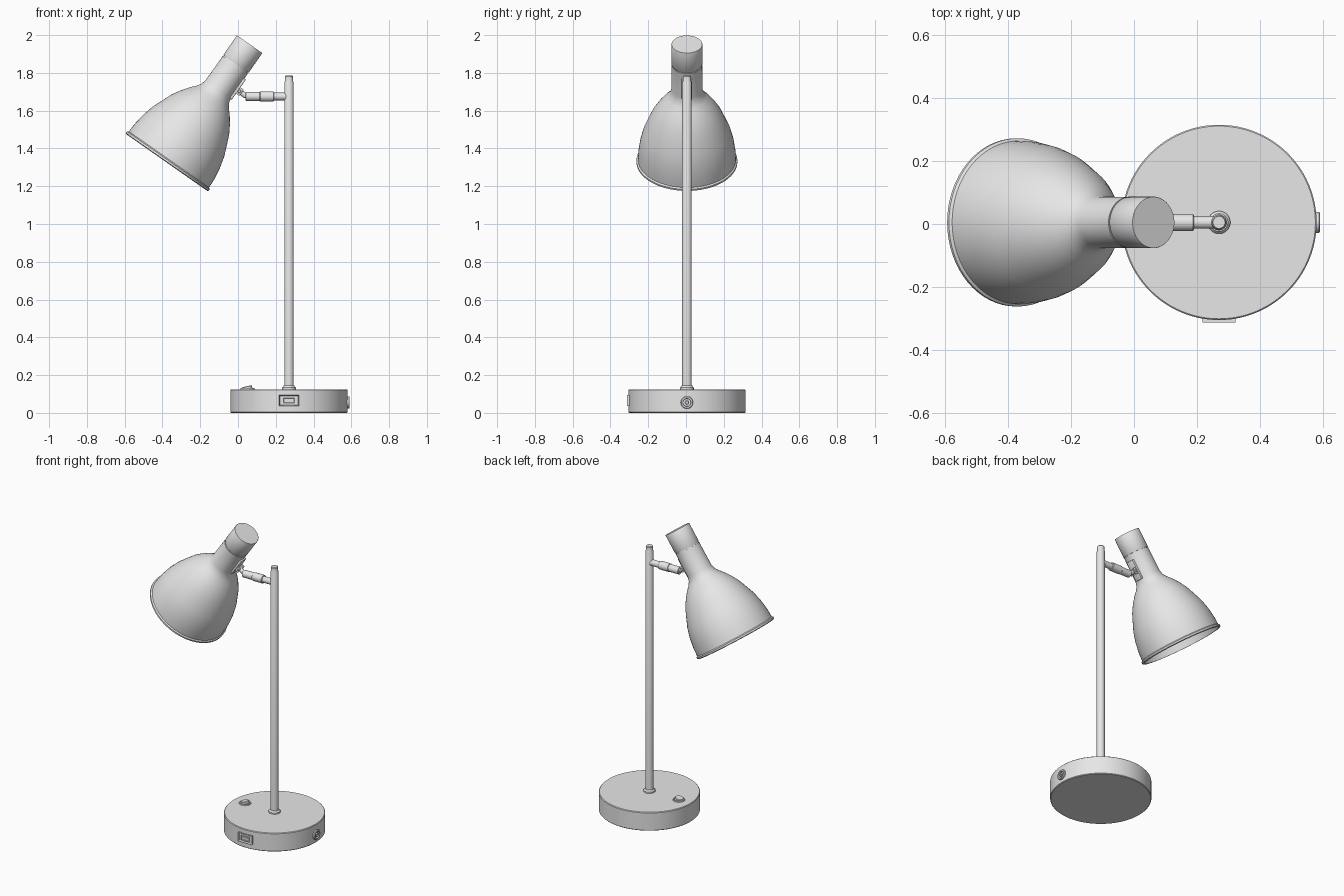
import bpy, bmesh, math
from mathutils import Vector, Matrix

if "Cube" in bpy.data.objects:
    bpy.data.objects.remove(bpy.data.objects["Cube"])

CY = 0.005                                # shared depth centre of the lamp
PX = 0.27                                 # pole and base centre
TILT = math.radians(35)
AXIS = Vector((math.sin(TILT), 0, math.cos(TILT)))      # head axis, rim to cap
SIDE = Vector((math.cos(TILT), 0, -math.sin(TILT)))     # head direction facing the pole
RIM = Vector((-0.377, CY, 1.325))         # centre of the shade opening

grey = bpy.data.materials.new("light_grey")
grey.diffuse_color = (0.8, 0.8, 0.8, 1)
grey.use_nodes = True
grey.node_tree.nodes["Principled BSDF"].inputs["Base Color"].default_value = grey.diffuse_color


def finish(name, bm, matrix=None, angle=35):
    if matrix:
        bm.transform(matrix)
    bmesh.ops.remove_doubles(bm, verts=bm.verts, dist=1e-5)
    bmesh.ops.recalc_face_normals(bm, faces=bm.faces)
    mesh = bpy.data.meshes.new(name)
    bm.to_mesh(mesh)
    bm.free()
    mesh.materials.append(grey)
    ob = bpy.data.objects.new(name, mesh)
    bpy.context.collection.objects.link(ob)
    bpy.ops.object.select_all(action='DESELECT')
    ob.select_set(True)
    bpy.context.view_layer.objects.active = ob
    bpy.ops.object.shade_smooth_by_angle(angle=math.radians(angle))
    return ob


def lathe(name, profile, origin, axis=(0, 0, 1), segments=48):
    """Revolve (radius, distance) points around an axis; ends lie on the axis."""
    bm = bmesh.new()
    verts = [bm.verts.new((r, 0, s)) for r, s in profile]
    edges = [bm.edges.new(p) for p in zip(verts, verts[1:])]
    bmesh.ops.spin(bm, geom=verts + edges, cent=(0, 0, 0), axis=(0, 0, 1),
                   angle=math.tau, steps=segments, use_merge=True)
    rot = Vector(axis).to_track_quat('Z', 'Y').to_matrix().to_4x4()
    return finish(name, bm, Matrix.Translation(origin) @ rot)


def rod(name, start, end, r, segments=24, bevel=0.003):
    start, end = Vector(start), Vector(end)
    length = (end - start).length
    profile = [(0, 0), (r - bevel, 0), (r, bevel), (r, length - bevel),
               (r - bevel, length), (0, length)]
    return lathe(name, profile, start, end - start, segments)


def box(name, size, centre, rot=None, inset=0, bevel=0):
    """Box with an optional recess sunk into its -y face."""
    bm = bmesh.new()
    bmesh.ops.create_cube(bm, size=1)
    bmesh.ops.scale(bm, vec=size, verts=bm.verts)
    if inset:
        front = min(bm.faces, key=lambda f: f.calc_center_median().y)
        bmesh.ops.inset_region(bm, faces=[front], thickness=inset)
        bmesh.ops.translate(bm, vec=(0, size[1] * 0.6, 0), verts=front.verts)
    if bevel:
        bmesh.ops.bevel(bm, geom=bm.edges[:], offset=bevel, segments=2,
                        affect='EDGES', profile=0.5)
    return finish(name, bm, Matrix.Translation(centre) @ (rot or Matrix()))


# Base disc, pole and collar
lathe("base", [(0, 0), (0.306, 0), (0.31, 0.004), (0.31, 0.121), (0.306, 0.125), (0, 0.125)],
      (PX, CY, 0), segments=96)
lathe("pole_collar", [(0, 0), (0.036, 0), (0.036, 0.01), (0.028, 0.02), (0, 0.02)],
      (PX, CY, 0.124))
lathe("pole", [(0, 0), (0.025, 0), (0.025, 1.625), (0.022, 1.632), (0.022, 1.657),
               (0.019, 1.661), (0, 1.661)], (PX, CY, 0.124), segments=32)

# Push switch on the base: ring with a tilted rocker
lathe("switch_ring", [(0, 0), (0.038, 0), (0.036, 0.007), (0.029, 0.007), (0.029, 0.003), (0, 0.003)],
      (0.05, CY, 0.124))
rod("switch_rocker", (0.05, CY, 0.124), (0.046, CY, 0.141), 0.027)

# Charging port on the front of the base
box("port_frame", (0.105, 0.016, 0.058), (PX, -0.305, 0.066), inset=0.008)
box("port_socket", (0.06, 0.008, 0.028), (PX, -0.308, 0.066), inset=0.004)
box("port_tongue", (0.042, 0.006, 0.007), (PX, -0.308, 0.069))

# Power jack on the right of the base
lathe("power_jack", [(0, 0.006), (0.006, 0.006), (0.006, 0.016), (0.012, 0.016), (0.012, 0.006),
                     (0.02, 0.006), (0.022, 0.016), (0.03, 0.016), (0.033, 0.012), (0.033, 0), (0, 0)],
      (PX + 0.305, CY, 0.055), (1, 0, 0), 32)

# Hollow shade with a beaded rim, running up into the neck
outer = [(0.261, 0), (0.267, 0.004), (0.267, 0.014), (0.259, 0.02), (0.257, 0.07),
         (0.247, 0.138), (0.231, 0.2), (0.208, 0.257), (0.186, 0.31), (0.158, 0.357),
         (0.128, 0.398), (0.104, 0.424), (0.089, 0.447), (0.082, 0.475)]
inner = [(r - 0.008, s - 0.004) for r, s in outer[3:-2]]
lathe("shade", [(0, 0.42)] + inner[::-1] + [(0.252, 0)] + outer + [(0.081, 0.632), (0, 0.632)],
      RIM, AXIS, 64)

# Cap above the neck, set off by a narrow groove
lathe("neck_groove", [(0, 0.625), (0.077, 0.625), (0.077, 0.645), (0, 0.645)], RIM, AXIS)
lathe("cap", [(0, 0.638), (0.081, 0.638), (0.082, 0.64), (0.082, 0.763), (0.081, 0.765), (0, 0.765)],
      RIM, AXIS, 64)

# Arm from the pole to the head
Z = 1.675
hinge = RIM + AXIS * 0.53 + SIDE * 0.098
rod("arm_stub", (PX, CY, Z), (0.18, CY, Z), 0.02)
rod("arm_sleeve", (0.19, CY, Z), (0.115, CY, Z), 0.027)
rod("arm_front", (0.12, CY, Z), (0.04, CY, Z), 0.024)
rod("arm_link", (0.045, CY, Z), hinge, 0.014)

# Hinge bracket on the neck: plate, two cheeks and a pin
tilt = Matrix.Rotation(TILT, 4, 'Y')
box("hinge_plate", (0.02, 0.055, 0.13), RIM + AXIS * 0.535 + SIDE * 0.081, tilt, bevel=0.004)
for side, label in ((-1, "front"), (1, "back")):
    box("hinge_cheek_" + label, (0.03, 0.008, 0.04),
        hinge + Vector((0, side * 0.019, 0)), tilt, bevel=0.002)
rod("hinge_pin", hinge - Vector((0, 0.027, 0)), hinge + Vector((0, 0.027, 0)), 0.009)
